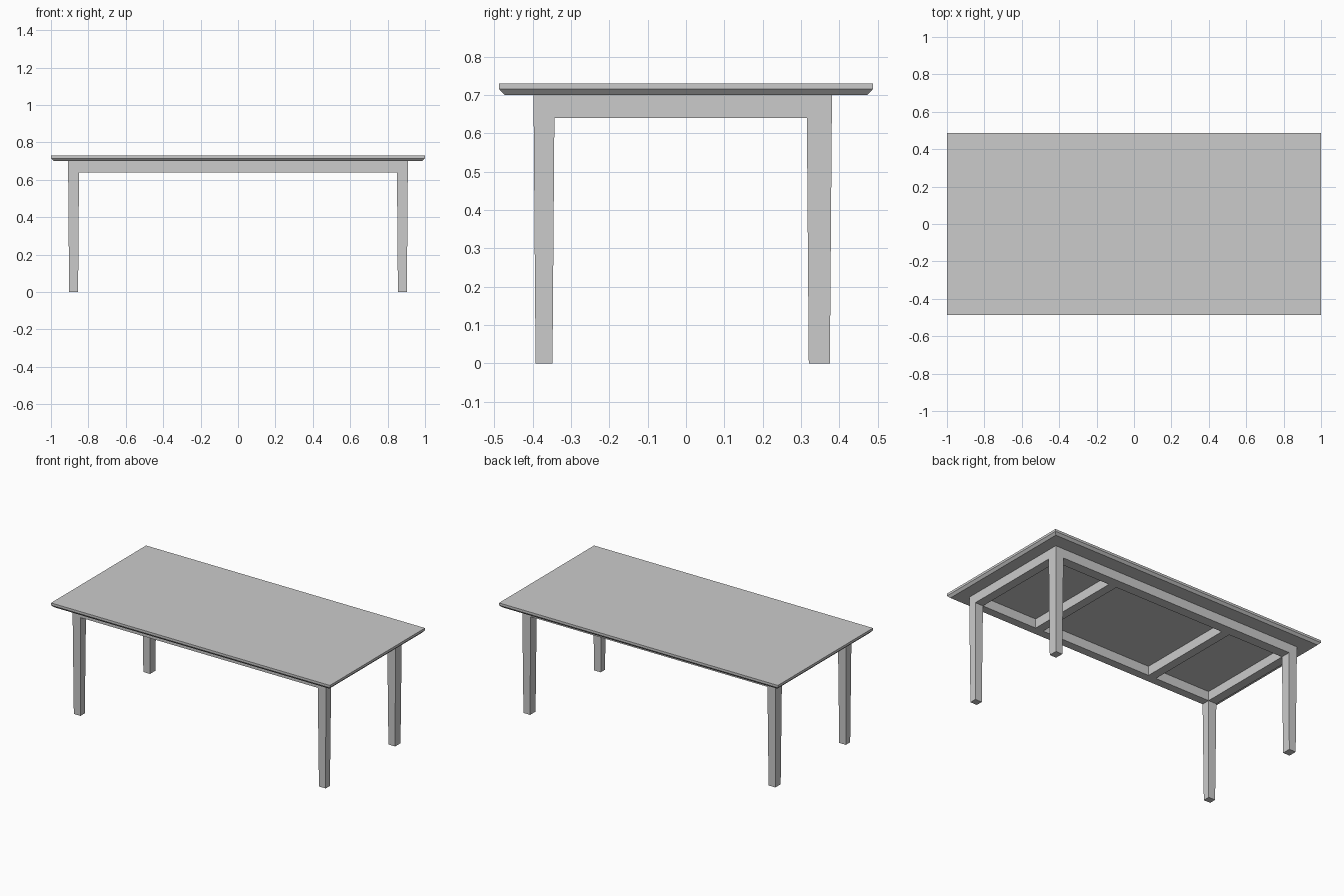
import bpy, bmesh

if "Cube" in bpy.data.objects:
    bpy.data.objects.remove(bpy.data.objects["Cube"])


def loft(name, sections):
    """Closed solid through rectangular sections (x0, x1, y0, y1, z), bottom to top."""
    bm = bmesh.new()
    rings = [[bm.verts.new(p) for p in
              ((x0, y0, z), (x1, y0, z), (x1, y1, z), (x0, y1, z))]
             for x0, x1, y0, y1, z in sections]
    bm.faces.new(rings[0][::-1])
    bm.faces.new(rings[-1])
    for a, b in zip(rings, rings[1:]):
        for i in range(4):
            j = (i + 1) % 4
            bm.faces.new((a[i], a[j], b[j], b[i]))
    bmesh.ops.recalc_face_normals(bm, faces=bm.faces[:])
    mesh = bpy.data.meshes.new(name)
    bm.to_mesh(mesh)
    bm.free()
    obj = bpy.data.objects.new(name, mesh)
    bpy.context.collection.objects.link(obj)
    return obj


def box(name, x0, x1, y0, y1, z0, z1):
    return loft(name, [(x0, x1, y0, y1, z0), (x0, x1, y0, y1, z1)])


def mirror_x(obj):
    obj.modifiers.new("mirror", 'MIRROR').use_mirror_merge = False


APRON, UNDER, TOP = 0.64, 0.70, 0.73   # heights
XI, XO = 0.85, 0.908                   # inner and outer frame edges in x
FRONT = (-0.397, -0.343)               # front rail depth range
BACK = (0.315, 0.38)                   # back rail depth range

# Table top with an undercut lower edge
W, D, C = 1.0, 0.487, 0.014
loft("table_top", [(-W + C, W - C, -D + C, D - C, UNDER),
                   (-W, W, -D, D, UNDER + 0.015),
                   (-W, W, -D, D, TOP)])

# Slightly tapered legs, long rails between them
T = 0.005
for side, (y0, y1) in (("front", FRONT), ("back", BACK)):
    mirror_x(loft(side + "_legs", [(XI + T, XO - T, y0 + T, y1 - T, 0),
                                   (XI, XO, y0, y1, APRON),
                                   (XI, XO, y0, y1, UNDER)]))
    box(side + "_apron", -XI, XI, y0, y1, APRON, UNDER)

# End rails and the two cross bars under the top
mirror_x(box("side_aprons", XI, XO, FRONT[1], BACK[0], APRON, UNDER))
mirror_x(box("cross_bars", 0.397, 0.453, FRONT[1], BACK[0], APRON, UNDER))
